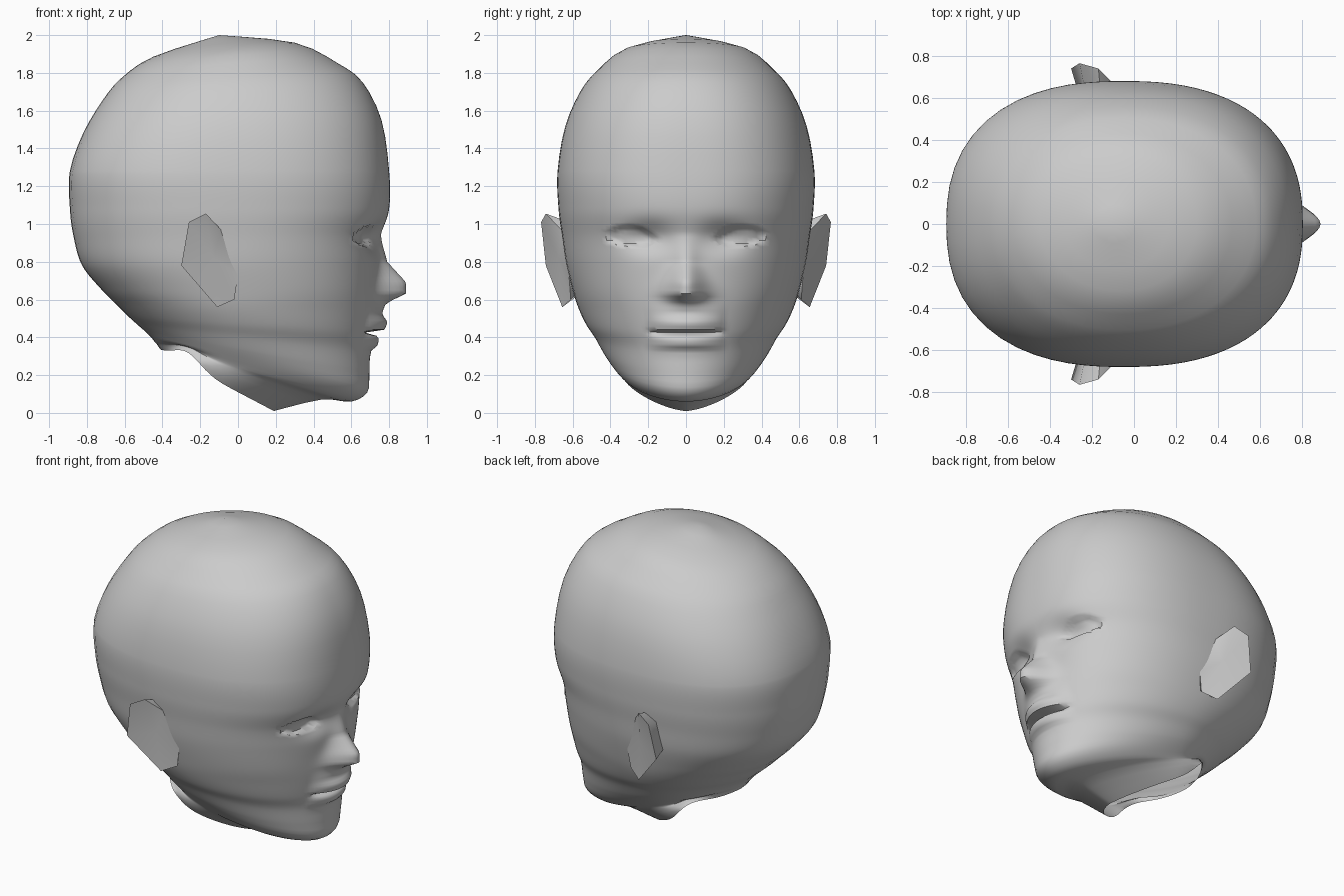
import bpy, bmesh, math

if "Cube" in bpy.data.objects:
    bpy.data.objects.remove(bpy.data.objects["Cube"])

grey = bpy.data.materials.new("grey")
grey.diffuse_color = (0.6, 0.6, 0.6, 1)
grey.use_nodes = True
grey.node_tree.nodes["Principled BSDF"].inputs["Base Color"].default_value = grey.diffuse_color

# Tilted rings from crown to neck:
# front x, front z, back x, back z, half width, widest x, roundness
RINGS = [
    (-.10, 2.0, -.10, 2.0, 0, -.10, 2), (.30, 1.96, -.45, 1.885, .32, -.06, 2),
    (.53, 1.85, -.62, 1.77, .47, -.05, 2.1), (.66, 1.75, -.72, 1.65, .56, -.05, 2.2),
    (.76, 1.55, -.82, 1.48, .64, -.05, 2.3), (.80, 1.28, -.89, 1.28, .68, -.05, 2.4),
    (.80, 1.08, -.89, 1.08, .675, -.05, 2.35), (.755, .93, -.87, .93, .655, -.05, 2.3),
    (.745, .80, -.825, .78, .635, -.05, 2.25), (.735, .65, -.72, .65, .60, -.03, 2.2),
    (.73, .54, -.64, .57, .57, -.02, 2.1), (.715, .425, -.58, .51, .53, 0, 2.05),
    (.70, .33, -.53, .465, .485, 0, 2), (.695, .20, -.49, .43, .44, 0, 2),
    (.685, .11, -.46, .40, .40, -.02, 2), (.60, .06, -.445, .38, .37, -.06, 1.9),
    (.44, .07, -.43, .36, .365, -.12, 1.75), (.19, .01, -.41, .325, .36, -.22, 1.5)]
COLS = 96
# Forward offsets along the midline, as (z, offset)
NOSE = [(.53, 0), (.575, .035), (.63, .155), (.69, .153), (.80, .045), (.95, 0)]
LIPS = [(.29, 0), (.33, .006), (.357, .038), (.405, .034), (.425, -.045), (.44, .058),
        (.48, .07), (.515, .04), (.56, .02), (.60, 0)]
NOSE_WIDTH = [(.56, .11), (.66, .10), (.80, .065), (.95, .06)]


def table(points, z):
    if z <= points[0][0]:
        return points[0][1]
    for (z0, a), (z1, b) in zip(points, points[1:]):
        if z <= z1:
            return a + (b - a) * (z - z0) / (z1 - z0)
    return points[-1][1]


def spline(p0, p1, p2, p3, t):
    return [.5 * (2 * b + (c - a) * t + (2 * a - 5 * b + 4 * c - d) * t * t
                  + (3 * b - a - 3 * c + d) * t ** 3) for a, b, c, d in zip(p0, p1, p2, p3)]


def eye(y, z):
    """Snap rows to the almond lid line and return the depth inside it."""
    dy = (abs(y) - .29) / .145
    if abs(dy) >= 1:
        return z, 0
    mid = .932 + .012 * dy
    top, low = mid + .064 * (1 - dy * dy), mid - .052 * (1 - dy ** 4)
    for edge in (top, low):
        if abs(z - edge) < .0085:
            return edge, 0
    return z, (.026 * min(1, 3 * (1 - dy * dy)) if low < z < top else 0)


def sculpt(x, y, z):
    """Nose, lips, eye sockets and eyes on the front of the face."""
    if x < .3:
        return x, y, z
    z, inset = eye(y, z)
    w = table(NOSE_WIDTH, z)
    x += table(NOSE, z) * math.exp(-(y / w) ** 2)
    x += table(LIPS, z) * max(0, 1 - (y / .21) ** 2)
    x -= .048 * math.exp(-((abs(y) - .2) / .12) ** 2 - ((z - .93) / .075) ** 2)
    return x - inset, y, z


def finish(bm, name, angle):
    bmesh.ops.recalc_face_normals(bm, faces=bm.faces)
    mesh = bpy.data.meshes.new(name)
    bm.to_mesh(mesh)
    bm.free()
    obj = bpy.data.objects.new(name, mesh)
    bpy.context.collection.objects.link(obj)
    mesh.materials.append(grey)
    bpy.ops.object.select_all(action='DESELECT')
    obj.select_set(True)
    bpy.context.view_layer.objects.active = obj
    bpy.ops.object.shade_smooth_by_angle(angle=math.radians(angle))


# Head: loft through the rings, finer across the face
rows = []
for i in range(len(RINGS) - 1):
    p = [RINGS[min(max(k, 0), len(RINGS) - 1)] for k in range(i - 1, i + 3)]
    fine = 5 <= i <= 12
    steps = max(2, round((p[1][1] - p[2][1]) / .016)) if fine else 3
    rows += [spline(*p, s / steps) for s in range(steps)]
rows.append(RINGS[-1])

bm = bmesh.new()
loops = []
for r, (xf, zf, xb, zb, w, xw, n) in enumerate(rows):
    loop = []
    for c in range(COLS):
        u = 2 * c / COLS - 1
        a = math.pi * (.45 * u + .55 * u ** 3)
        ca, sa = math.cos(a), math.sin(a)
        rad = (abs(ca) ** n + abs(sa) ** n) ** (-1 / n)
        x = xw + ca * rad * (xf - xw if ca > 0 else xw - xb)
        z = zb + (zf - zb) * (x - xb) / (xf - xb) if xf - xb > .001 else zf
        # raised notch behind the jaw on the neck opening
        z += .07 * math.exp(-((x + .27) / .1) ** 2) * max(0, 1 - (len(rows) - 1 - r) / 9)
        loop.append(bm.verts.new(sculpt(x, w * sa * rad, z)))
    loops.append(loop)
for a, b in zip(loops, loops[1:]):
    for c in range(COLS):
        d = (c + 1) % COLS
        bm.faces.new((a[c], a[d], b[d], b[c]))
bmesh.ops.remove_doubles(bm, verts=bm.verts, dist=.0005)
finish(bm, "head", 50)

# Ears: flared rim with a hollow centre and a root sunk into the head
RIM = [(-.09, .66, .97), (-.17, .742, 1.055), (-.26, .767, 1.01), (-.30, .742, .78),
       (-.11, .655, .56), (-.02, .61, .60), (0, .62, .73)]
for side, name in ((1, "left_ear"), (-1, "right_ear")):
    bm = bmesh.new()
    rim = [bm.verts.new((x, side * y, z)) for x, y, z in RIM]
    root = [bm.verts.new((-.11 + .7 * (x + .11), side * .55, .82 + .7 * (z - .82)))
            for x, y, z in RIM]
    hollow = bm.verts.new((-.13, side * .675, .82))
    for k in range(len(RIM)):
        j = (k + 1) % len(RIM)
        bm.faces.new((rim[k], rim[j], hollow))
        bm.faces.new((rim[k], root[k], root[j], rim[j]))
    bm.faces.new(root)
    finish(bm, name, 60)
